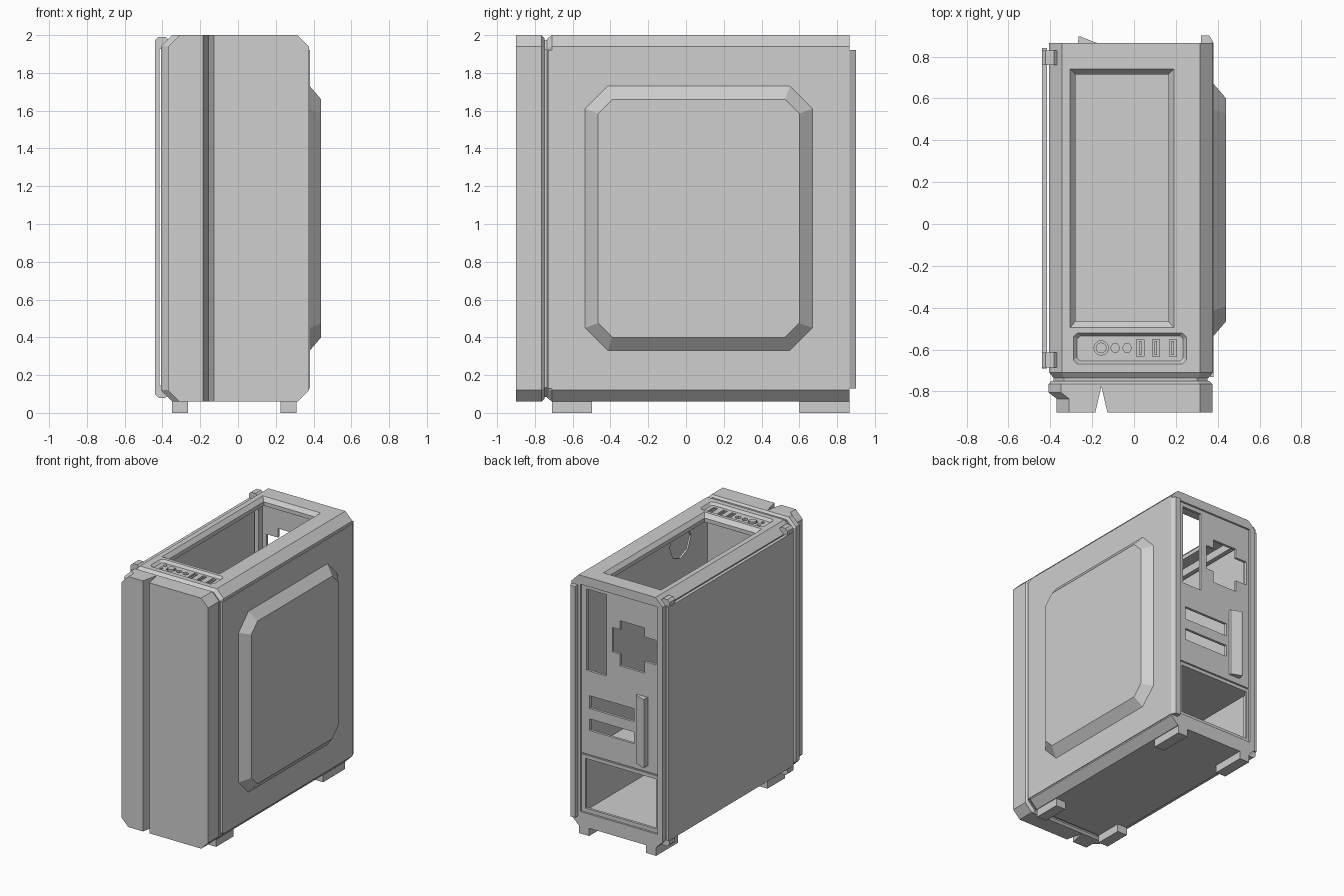
import bpy
import bmesh
from math import cos, sin, pi

cube = bpy.data.objects.get("Cube")
if cube:
    bpy.data.objects.remove(cube, do_unlink=True)

grey = bpy.data.materials.new("painted grey")
grey.use_nodes = True
COLOUR = (0.62, 0.62, 0.62, 1)
grey.diffuse_color = COLOUR
grey.node_tree.nodes["Principled BSDF"].inputs["Base Color"].default_value = COLOUR


def loft(name, rings):
    """Skin a stack of equal-length closed rings and cap both ends."""
    bm = bmesh.new()
    loops = [[bm.verts.new(p) for p in ring] for ring in rings]
    n = len(loops[0])
    for a, b in zip(loops, loops[1:]):
        for i in range(n):
            j = (i + 1) % n
            bm.faces.new((a[i], a[j], b[j], b[i]))
    bm.faces.new(loops[0])
    bm.faces.new(loops[-1])
    bmesh.ops.recalc_face_normals(bm, faces=bm.faces)
    mesh = bpy.data.meshes.new(name)
    bm.to_mesh(mesh)
    bm.free()
    mesh.materials.append(grey)
    obj = bpy.data.objects.new(name, mesh)
    bpy.context.collection.objects.link(obj)
    return obj


def place(axis, a, b, h):
    """Point from two in-plane coordinates and a height along an axis."""
    return {"x": (h, a, b), "y": (a, h, b), "z": (a, b, h)}[axis]


def octagon(axis, h, a0, a1, b0, b1, c):
    """Rectangle with corners cut by c, lying across the axis at h."""
    pts = [(a0 + c, b0), (a1 - c, b0), (a1, b0 + c), (a1, b1 - c),
           (a1 - c, b1), (a0 + c, b1), (a0, b1 - c), (a0, b0 + c)]
    return [place(axis, a, b, h) for a, b in pts]


def rect(h, x0, x1, y0, y1):
    return [(x0, y0, h), (x1, y0, h), (x1, y1, h), (x0, y1, h)]


def box(name, x0, x1, y0, y1, z0, z1):
    return loft(name, [rect(z0, x0, x1, y0, y1), rect(z1, x0, x1, y0, y1)])


def prism(name, outline, lo, hi, axis="z"):
    return loft(name, [[place(axis, a, b, h) for a, b in outline] for h in (lo, hi)])


def disc(name, a, b, r, n, lo, hi, axis="z"):
    ring = [(a + r * cos(2 * pi * i / n), b + r * sin(2 * pi * i / n)) for i in range(n)]
    return prism(name, ring, lo, hi, axis)


def cut(obj, cutter):
    mod = obj.modifiers.new("cut", "BOOLEAN")
    mod.operation = "DIFFERENCE"
    mod.solver = "EXACT"
    mod.object = cutter
    cutter.hide_render = True
    bpy.context.view_layer.objects.active = obj
    bpy.ops.object.modifier_apply(modifier=mod.name)
    bpy.data.objects.remove(cutter, do_unlink=True)


# Case body: long chamfered shell
body = loft("case_body", [
    octagon("y", -0.735, -0.385, 0.355, 0.08, 1.98, 0.05),
    octagon("y", -0.71, -0.405, 0.375, 0.06, 2.0, 0.06),
    octagon("y", 0.865, -0.405, 0.375, 0.06, 2.0, 0.06)])
cut(body, box("cavity", -0.37, 0.34, -0.69, 0.83, 0.12, 1.94))
cut(body, box("side_opening", -0.5, -0.36, -0.62, 0.78, 0.18, 1.88))
cut(body, box("back_recess", -0.36, 0.30, 0.85, 0.95, 0.17, 1.93))

# Bevelled top vent
cut(body, loft("top_opening", [
    rect(1.9, -0.28, 0.165, -0.465, 0.715),
    rect(1.97, -0.28, 0.165, -0.465, 0.715),
    rect(2.0, -0.305, 0.19, -0.495, 0.74),
    rect(2.05, -0.305, 0.19, -0.495, 0.74)]))

# Back wall cut-outs: x0, x1, z0, z1
cross = [(-0.337, 1.47), (-0.24, 1.47), (-0.24, 1.38), (-0.03, 1.38),
         (-0.03, 1.47), (0.035, 1.47), (0.035, 1.66), (-0.03, 1.66),
         (-0.03, 1.73), (-0.24, 1.73), (-0.24, 1.66), (-0.337, 1.66)]
cut(body, prism("fan_opening", cross, 0.8, 0.9, "y"))
for x0, x1, z0, z1 in ((0.087, 0.256, 1.27, 1.90), (-0.15, 0.23, 0.98, 1.08),
                       (-0.15, 0.23, 0.81, 0.90), (-0.34, 0.265, 0.20, 0.585)):
    cut(body, box("back_slot", x0, x1, 0.8, 0.9, z0, z1))
cut(body, box("back_seam", -0.36, 0.30, 0.842, 0.9, 0.612, 0.622))

# Recessed control strip on the top front
cut(body, loft("control_pocket", [
    octagon("z", 1.98, -0.272, 0.235, -0.655, -0.535, 0.015),
    octagon("z", 2.0, -0.29, 0.25, -0.67, -0.52, 0.02),
    octagon("z", 2.02, -0.29, 0.25, -0.67, -0.52, 0.02)]))
PORT_X = (0.03, 0.105, 0.186)
for x in PORT_X:
    cut(body, box("port_cut", x - 0.017, x + 0.017, -0.632, -0.552, 1.96, 2.02))
for x in (-0.09, -0.033):
    cut(body, disc("jack_cut", x, -0.592, 0.022, 6, 1.96, 2.02))
cut(body, disc("power_ring_cut", -0.157, -0.592, 0.035, 12, 1.965, 2.02))
for i, x in enumerate(PORT_X):
    box(f"port_tongue_{i}", x - 0.006, x + 0.006, -0.625, -0.56, 1.955, 1.975)
disc("power_button", -0.157, -0.592, 0.026, 12, 1.96, 1.99)
for i, y in enumerate((-0.572, -0.618)):
    disc(f"indicator_{i}", -0.225, y, 0.013, 8, 1.975, 1.986)

# Inner parts: power supply shelf and mounting tray
box("shelf", -0.37, 0.34, -0.69, 0.835, 0.59, 0.61)
tray = box("mounting_tray", 0.30, 0.315, -0.69, 0.835, 0.60, 1.945)
cut(tray, disc("tray_hole", -0.36, 1.79, 0.13, 8, 0.25, 0.35, "x"))

# Slanted cover strip on the back
prism("back_cover_strip", [(-0.27, 0.84), (-0.265, 0.895), (-0.255, 0.895),
                           (-0.18, 0.866), (-0.176, 0.84)], 0.67, 1.20)

# Front panel with a vertical groove, joined to the body by a thin spacer
front = loft("front_panel", [
    octagon("y", y, x0, x1, z0, z1, 0.06) for y, x0, x1, z0, z1 in (
        (-0.9, -0.37, 0.375, 0.06, 2.0), (-0.835, -0.37, 0.375, 0.06, 2.0),
        (-0.805, -0.408, 0.375, 0.06, 2.0), (-0.765, -0.408, 0.375, 0.06, 2.0),
        (-0.75, -0.395, 0.36, 0.075, 1.985))])
cut(front, prism("groove", [(-0.187, -0.91), (-0.125, -0.91), (-0.156, -0.775)], 0, 2.1))
loft("front_spacer", [octagon("y", y, -0.385, 0.352, 0.085, 1.975, 0.05)
                      for y in (-0.76, -0.72)])

# Solid side panel with a folded rear lip and a raised centre
prism("solid_side_panel", [(0.36, -0.73), (0.38, -0.73), (0.38, 0.866), (0.36, 0.90),
                           (0.32, 0.90), (0.32, 0.86), (0.36, 0.86)], 0.13, 1.92)
loft("raised_centre", [
    octagon("x", 0.375, -0.535, 0.67, 0.33, 1.73, 0.12),
    octagon("x", 0.38, -0.535, 0.67, 0.33, 1.73, 0.12),
    octagon("x", 0.44, -0.465, 0.60, 0.40, 1.66, 0.075)])

# Hinged side panel held off the body, with four hinge lugs
box("hinged_side_panel", -0.44, -0.415, -0.69, 0.84, 0.13, 1.94)
for end, y in (("front", -0.65), ("back", 0.795)):
    for level, z in (("lower", 0.112), ("upper", 1.958)):
        loft(f"{end}_{level}_hinge", [
            octagon("y", h, -0.44, -0.365, z - 0.032, z + 0.032, 0.018)
            for h in (y - 0.035, y + 0.035)])

# Feet
for end, y0, y1 in (("front", -0.71, -0.497), ("back", 0.60, 0.865)):
    for side, x0 in (("right", -0.35), ("left", 0.225)):
        box(f"{end}_{side}_foot", x0, x0 + 0.085, y0, y1, 0, 0.07)
